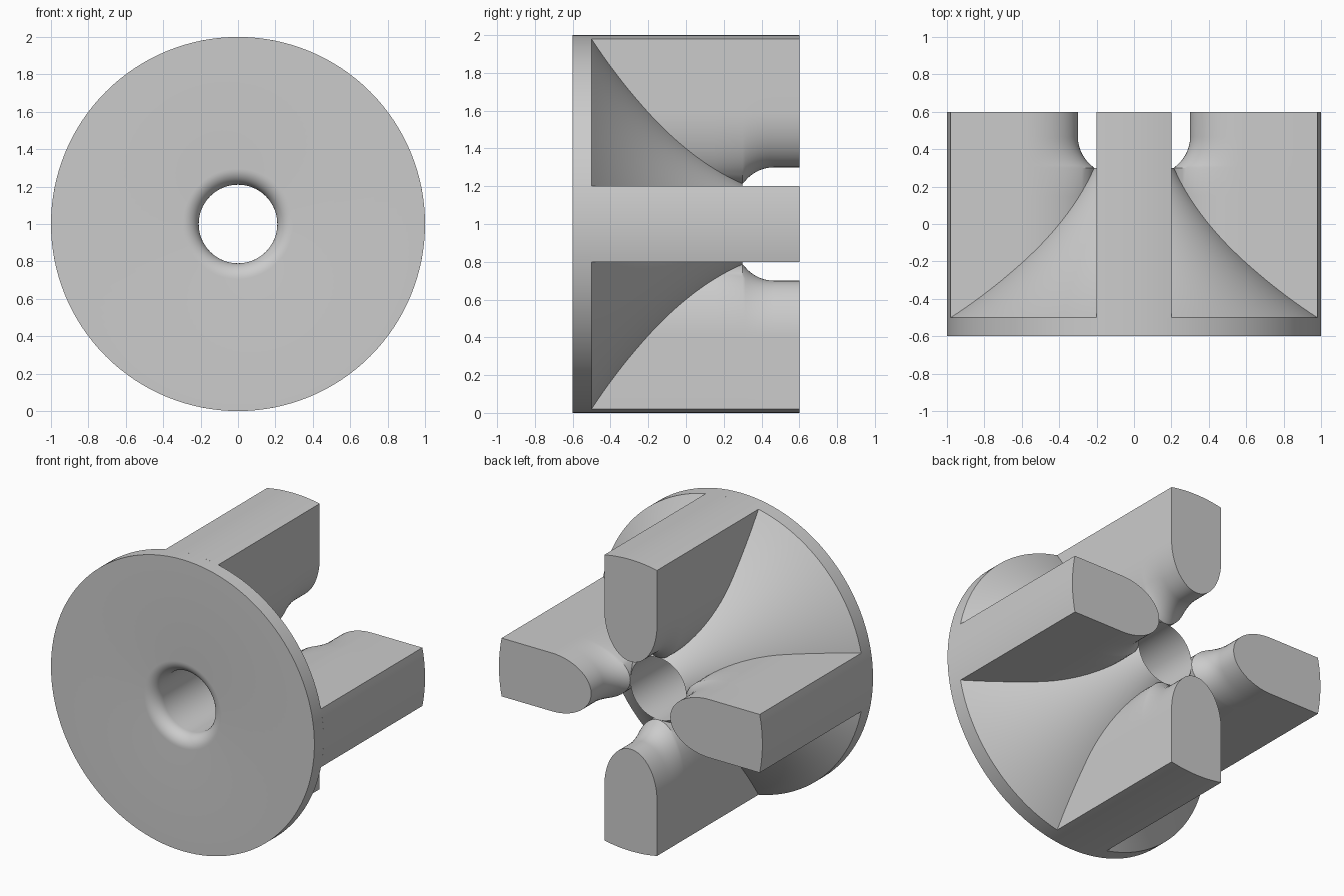
import bpy, bmesh, math
from mathutils import Matrix, Vector

cube = bpy.data.objects.get("Cube")
if cube:
    bpy.data.objects.remove(cube, do_unlink=True)

grey = bpy.data.materials.new("plain grey")
grey.use_nodes = True
grey.diffuse_color = (0.6, 0.6, 0.6, 1)
grey.node_tree.nodes["Principled BSDF"].inputs["Base Color"].default_value = (0.6, 0.6, 0.6, 1)

BORE = 0.21
HALF = 0.2          # half width of a fin
SHOULDER = 0.6      # radius where a fin reaches full width
AXIS = Matrix.Translation((0, 0, 1))


def finish(bm, name):
    bmesh.ops.recalc_face_normals(bm, faces=bm.faces)
    mesh = bpy.data.meshes.new(name)
    bm.to_mesh(mesh)
    bm.free()
    mesh.materials.append(grey)
    obj = bpy.data.objects.new(name, mesh)
    bpy.context.collection.objects.link(obj)
    bpy.ops.object.select_all(action="DESELECT")
    obj.select_set(True)
    bpy.context.view_layer.objects.active = obj
    bpy.ops.object.shade_smooth_by_angle(angle=math.radians(30))
    return obj


def loft(bm, rings, wrap):
    """Skin a list of closed point rings, optionally joining last to first."""
    rows = [[bm.verts.new(p) for p in ring] for ring in rings]
    pairs = list(zip(rows, rows[1:] + rows[:1])) if wrap else list(zip(rows, rows[1:]))
    for a, b in pairs:
        n = len(a)
        for i in range(n):
            j = (i + 1) % n
            bm.faces.new((a[i], a[j], b[j], b[i]))
    return rows


# Flared disc: flange, hollow-curved cone, bore and rounded front mouth, as (y, radius)
profile = [(-0.6, 1.0)]
for i in range(25):
    t = i / 24
    y, r = -0.5 + 0.8 * t, 1 + (BORE + 0.003 - 1) * t
    sag = 0.24 * t * (1 - t)
    profile.append((y - 0.7 * sag, r - 0.7 * sag))
for i in range(11):
    a = math.pi / 2 * i / 10
    profile.append((-0.515 - 0.085 * math.sin(a), BORE + 0.085 * (1 - math.cos(a))))

bm = bmesh.new()
STEPS = 128
loft(bm, [[AXIS @ Vector((r * math.sin(a), y, r * math.cos(a))) for y, r in profile]
          for a in (2 * math.pi * k / STEPS for k in range(STEPS))], True)
finish(bm, "flared_disc")


# Fins: rounded inner nose that steps outward behind the bore
def nose(y):
    if y <= 0.3:
        return BORE + 0.003
    if y >= 0.467:
        return 0.3
    return 0.1 + math.sqrt(0.04 - (0.467 - y) ** 2)


def section(y):
    tip = nose(y)
    edge = math.asin(HALF)
    pts = [(math.sin(a), math.cos(a)) for a in (edge * (k / 6 - 1) for k in range(13))]
    for k in range(33):
        a = math.pi * k / 32
        pts.append((HALF * math.cos(a), SHOULDER - (SHOULDER - tip) * math.sin(a)))
    return [Vector((x, y, z)) for x, z in pts]


stations = [-0.5, -0.1, 0.15] + [0.3 + 0.167 * k / 12 for k in range(13)] + [0.6]
for k, side in enumerate(("top", "left", "bottom", "right")):
    turn = AXIS @ Matrix.Rotation(k * math.pi / 2, 4, "Y")
    bm = bmesh.new()
    rows = loft(bm, [[turn @ p for p in section(y)] for y in stations], False)
    bm.faces.new(rows[0])
    bm.faces.new(rows[-1])
    finish(bm, side + "_fin")
